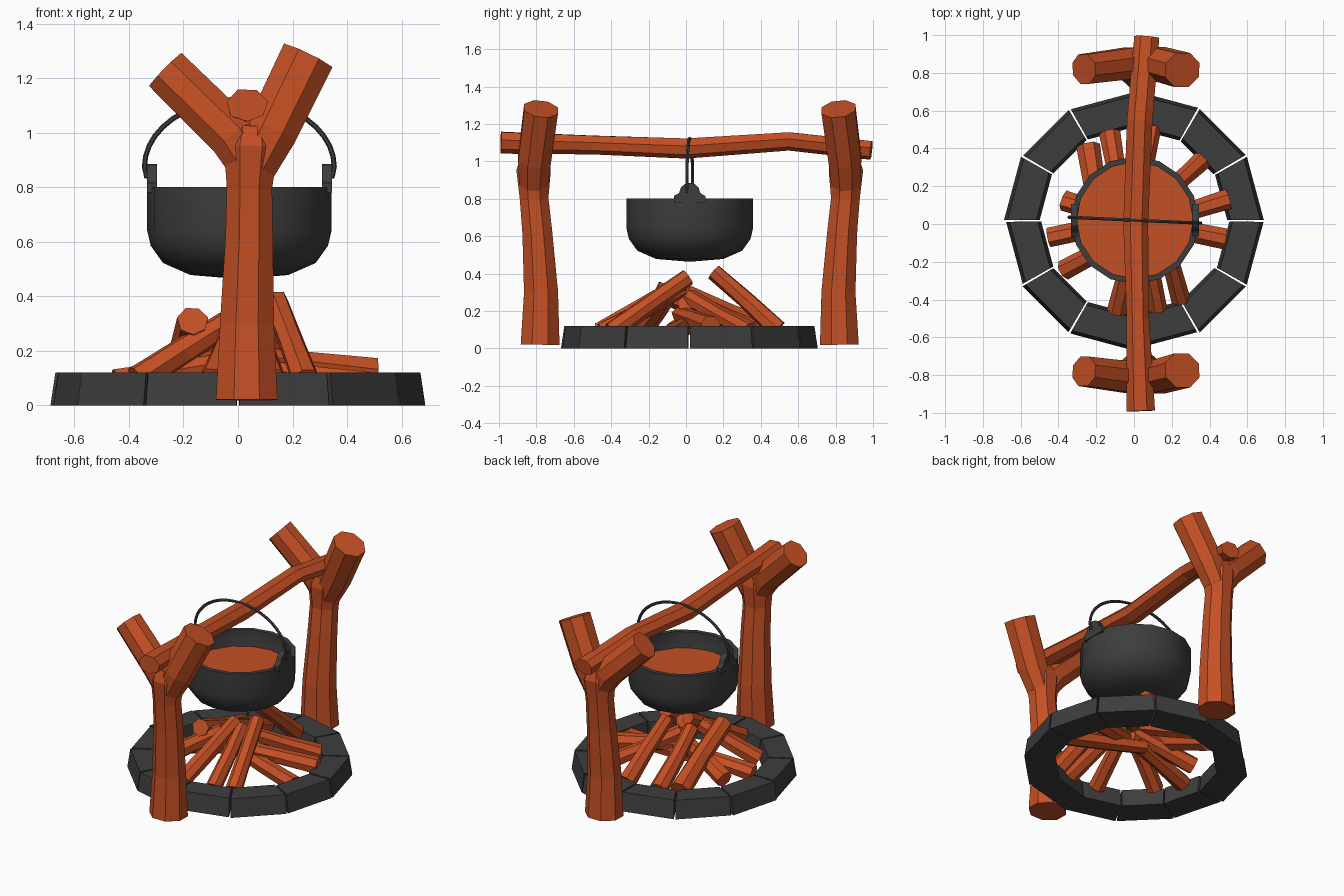
import bpy, bmesh, math, random
from mathutils import Vector

if "Cube" in bpy.data.objects:
    bpy.data.objects.remove(bpy.data.objects["Cube"])

random.seed(4)
CX, CY = 0.005, 0.02          # pot and post symmetry centre


def material(name, rgb):
    m = bpy.data.materials.new(name)
    m.diffuse_color = (*rgb, 1)
    m.use_nodes = True
    m.node_tree.nodes["Principled BSDF"].inputs["Base Color"].default_value = m.diffuse_color
    return m


WOOD = material("orange_wood", (0.56, 0.08, 0.018))
IRON = material("dark_grey", (0.047, 0.047, 0.047))


def finish(name, bm, mat, smooth=False):
    bmesh.ops.recalc_face_normals(bm, faces=bm.faces)
    me = bpy.data.meshes.new(name)
    bm.to_mesh(me)
    bm.free()
    me.materials.append(mat)
    if smooth:
        for p in me.polygons:
            p.use_smooth = True
        me.set_sharp_from_angle(angle=math.radians(40))
    ob = bpy.data.objects.new(name, me)
    bpy.context.collection.objects.link(ob)
    return ob


def tube(bm, path, sides, ref, squash=1.0, jitter=0.0):
    """Capped faceted tube along (x, y, z, radius) points."""
    pts = [Vector(p[:3]) for p in path]
    rings = []
    for i, p in enumerate(pts):
        a, b = pts[max(i - 1, 0)], pts[min(i + 1, len(pts) - 1)]
        t = Vector((0, 0, 0))
        if i > 0:
            t += (p - a).normalized()
        if i < len(pts) - 1:
            t += (b - p).normalized()
        t.normalize()
        u = Vector(ref)
        u = (u - t * u.dot(t)).normalized()
        v = t.cross(u)
        ring = []
        for k in range(sides):
            ang = 2 * math.pi * (k + 0.5) / sides
            r = path[i][3] * (1 + random.uniform(-jitter, jitter))
            ring.append(bm.verts.new(p + u * r * squash * math.cos(ang) + v * r * math.sin(ang)))
        rings.append(ring)
    for r0, r1 in zip(rings, rings[1:]):
        for k in range(sides):
            j = (k + 1) % sides
            bm.faces.new((r0[k], r0[j], r1[j], r1[k]))
    bm.faces.new(rings[0][::-1])
    bm.faces.new(rings[-1])


# Forked posts, mirrored front to back
for name, s in (("front_post", -1), ("back_post", 1)):
    bm = bmesh.new()
    trunk = [(.032, .80, .02, .122), (.033, .795, .3, .107), (.041, .815, .62, .094),
             (.042, .832, .80, .090), (.048, .835, .95, .108), (.05, .83, 1.02, .085)]
    left = [(.03, .835, .90, .085), (-.02, .832, .99, .097), (-.265, .80, 1.23, .092)]
    right = [(.06, .835, .88, .09), (.125, .83, 1.01, .103), (.256, .795, 1.28, .107)]
    for path in (trunk, left, right):
        tube(bm, [(x, s * y + CY, z, r) for x, y, z, r in path], 8, (0, 1, 0), .92)
    finish(name, bm, WOOD)

# Cross beam resting in the forks
bm = bmesh.new()
tube(bm, [(.035, -.99, 1.10, .078), (.02, -.5, 1.09, .064), (.01, 0, 1.07, .07),
          (.03, .55, 1.108, .066), (.065, .99, 1.06, .068)], 7, (0, 0, 1), .8, .06)
finish("cross_beam", bm, WOOD)

# Ring of twelve wedge stones
for i in range(12):
    bm = bmesh.new()
    gap = 0.008
    a0, a1 = (math.radians(30 * (i + k)) + g for k, g in ((0, gap), (1, -gap)))
    ro = 0.675 + random.uniform(-.008, .004)
    ri = 0.505 + random.uniform(-.01, .01)
    layers = []
    for z, d in ((0, .01), (.12, -.008)):
        layers.append([bm.verts.new((r * math.cos(a), r * math.sin(a) + .017, z))
                       for r, a in ((ri - d, a0), (ro + d, a0), (ro + d, a1), (ri - d, a1))])
    lo, hi = layers
    bm.faces.new(lo[::-1])
    bm.faces.new(hi)
    for k in range(4):
        j = (k + 1) % 4
        bm.faces.new((lo[k], lo[j], hi[j], hi[k]))
    finish(f"stone_{i + 1}", bm, IRON)

# Firewood: foot, head and radius of each log
LOGS = [
    ((.09, .49, .10), (.03, .15, .41), .048),
    ((.25, -.40, .09), (.14, .01, .38), .048),
    ((-.24, .41, .09), (-.165, -.16, .31), .058),
    ((-.13, .48, .09), (-.04, .0, .30), .05),
    ((.36, .34, .09), (.02, .02, .27), .047),
    ((.50, .13, .12), (-.02, -.03, .18), .05),
    ((.48, -.08, .07), (-.05, .04, .14), .05),
    ((.13, -.45, .09), (.04, -.02, .32), .045),
    ((-.09, -.46, .09), (.0, -.02, .35), .047),
    ((-.37, -.24, .09), (-.04, -.09, .30), .05),
    ((-.45, -.07, .08), (.06, .03, .17), .05),
    ((-.37, .12, .09), (.06, .0, .24), .05),
]
for i, (foot, head, r) in enumerate(LOGS):
    bm = bmesh.new()
    mid = (Vector(foot) + Vector(head)) / 2
    mid += Vector((random.uniform(-.01, .01), random.uniform(-.01, .01), 0))
    tube(bm, [(*foot, r * 1.12), (*mid, r), (*head, r * .95)], 7, (0, 0, 1), 1, .08)
    finish(f"log_{i + 1}", bm, WOOD)


def lathe(name, profile, segs, mat):
    bm = bmesh.new()
    vs = [bm.verts.new((CX + r, CY, z)) for r, z in profile]
    es = [bm.edges.new(e) for e in zip(vs, vs[1:])]
    bmesh.ops.spin(bm, geom=vs + es, cent=(CX, CY, 0), axis=(0, 0, 1),
                   angle=2 * math.pi, steps=segs, use_duplicate=False)
    bmesh.ops.remove_doubles(bm, verts=bm.verts, dist=1e-4)
    return finish(name, bm, mat, True)


# Cauldron and its soup
lathe("cauldron", [(0, .463), (.18, .478), (.28, .522), (.325, .585), (.338, .64), (.338, .80),
                   (.308, .80), (.308, .64), (.25, .55), (0, .50)], 16, IRON)
lathe("soup", [(0, .69), (.309, .69), (.309, .67), (0, .67)], 16, WOOD)

# Rounded ears on the rim
for name, s in (("left_ear", -1), ("right_ear", 1)):
    bm = bmesh.new()
    arch = [(-.085, .78), (-.085, .815), (-.065, .825)]
    arch += [(-.055 * math.cos(a), .835 + .05 * math.sin(a))
             for a in [math.pi * k / 6 for k in range(7)]]
    arch += [(.065, .825), (.085, .815), (.085, .78)]
    f = bm.faces.new([bm.verts.new((CX + s * .303, CY + y, z)) for y, z in arch])
    ext = bmesh.ops.extrude_face_region(bm, geom=[f])
    bmesh.ops.translate(bm, vec=(s * .036, 0, 0),
                        verts=[v for v in ext["geom"] if isinstance(v, bmesh.types.BMVert)])
    finish(name, bm, IRON)

# Bail handle looped over the beam, turned slightly
bm = bmesh.new()
path = [(-.31, .835), (-.342, .84)]
path += [(-.348 * math.cos(a), .875 + .247 * math.sin(a))
         for a in [math.pi * k / 20 for k in range(21)]]
path += [(.342, .84), (.31, .835)]
tube(bm, [(CX + x, CY - .045 * x, z, .0095) for x, z in path], 6, (0, 1, 0))
finish("bail_handle", bm, IRON, True)
